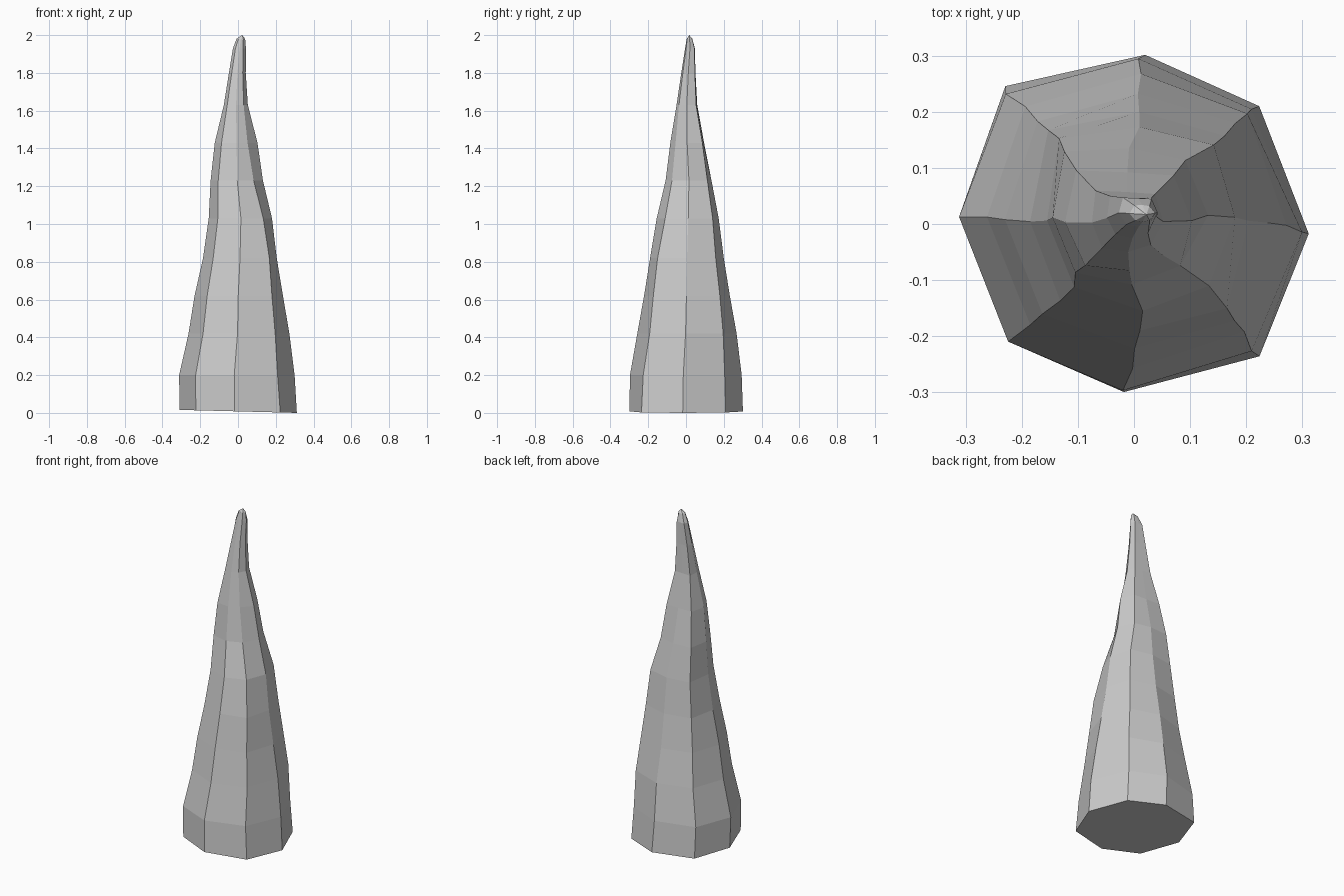
import bpy
import bmesh
from math import cos, sin, radians

# Each ring: height, left x, right x, front y, back y, and the four corner
# radii (back right, back left, front left, front right)
RINGS = [
    (0.00, -.310, .312, -.300, .302, .305, .336, .308, .325),
    (0.20, -.312, .300, -.297, .295, .298, .322, .302, .312),
    (0.42, -.262, .272, -.258, .268, .275, .285, .265, .275),
    (0.62, -.230, .238, -.222, .232, .248, .250, .235, .250),
    (0.82, -.185, .205, -.190, .200, .215, .230, .200, .220),
    (1.03, -.155, .180, -.155, .173, .185, .205, .170, .170),
    (1.23, -.145, .132, -.108, .135, .140, .165, .140, .125),
    (1.43, -.123, .103, -.083, .092, .115, .130, .110, .085),
    (1.63, -.075, .052, -.050, .057, .070, .080, .065, .058),
    (1.80, -.048, .041, -.025, .048, .050, .055, .042, .040),
    (1.93, -.027, .042, -.005, .046, .034, .038, .030, .028),
    (1.98, -.008, .038, .004, .034, .018, .020, .018, .018),
]

bm = bmesh.new()
loops = []
for z, left, right, front, back, *corner in RINGS:
    cx, cy = (left + right) / 2, (front + back) / 2
    rx, ry = (right - left) / 2, (back - front) / 2
    twist = radians(-3.5 + 4.5 * min(z, 1))
    loop = []
    for k in range(8):
        a = radians(45 * k) + (twist if k % 2 == 0 else twist / 2)
        if k % 2:
            r = (corner[k // 2],) * 2
        else:
            r = (rx, ry)
        x, y = cx + r[0] * cos(a), cy + r[1] * sin(a)
        tilt = 0.008 * (1 - x / 0.312) if z == 0 else 0
        loop.append(bm.verts.new((x, y, z + tilt)))
    loops.append(loop)

# Side faces
for lower, upper in zip(loops, loops[1:]):
    for k in range(8):
        n = (k + 1) % 8
        bm.faces.new((lower[k], lower[n], upper[n], upper[k]))

# Base cap and pointed tip
bm.faces.new(loops[0][::-1])
tip = bm.verts.new((0.022, 0.017, 2.0))
for k in range(8):
    bm.faces.new((loops[-1][k], loops[-1][(k + 1) % 8], tip))

bmesh.ops.recalc_face_normals(bm, faces=bm.faces)
mesh = bpy.data.meshes.new("rock_spike")
bm.to_mesh(mesh)
bm.free()
spike = bpy.data.objects.new("rock_spike", mesh)
bpy.context.collection.objects.link(spike)
